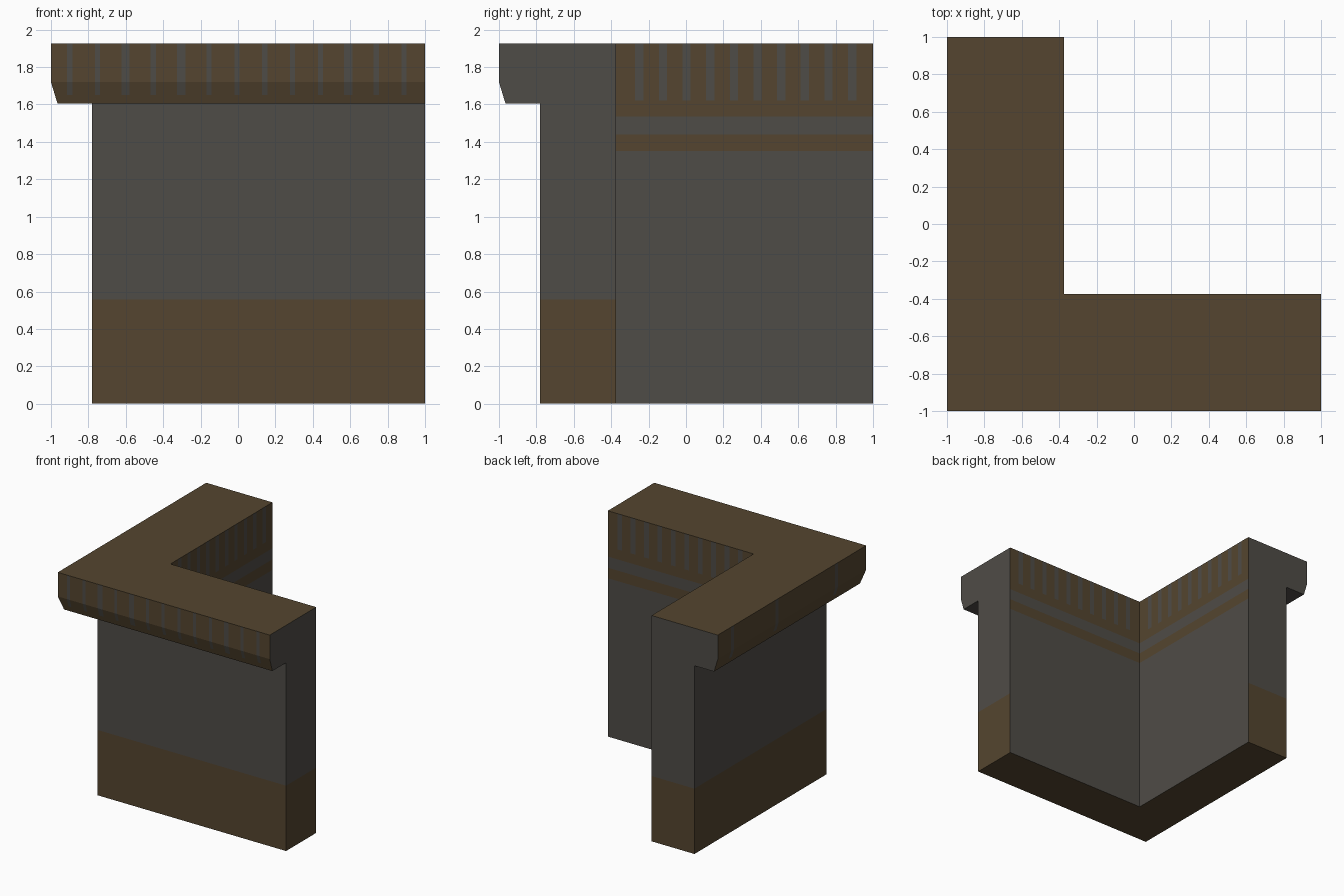
import bpy, bmesh
from mathutils import Vector

if "Cube" in bpy.data.objects:
    bpy.data.objects.remove(bpy.data.objects["Cube"])


def material(name, rgb):
    m = bpy.data.materials.new(name)
    m.diffuse_color = (*rgb, 1)
    m.use_nodes = True
    m.node_tree.nodes["Principled BSDF"].inputs["Base Color"].default_value = m.diffuse_color
    return m


INNER, OUTER, TOP = 0.375, 0.78, 1.925
# cross-section: (distance outward from the centre, height)
profile = [(INNER, 0), (OUTER, 0), (OUTER, 1.605), (0.965, 1.605),
           (1.0, 1.72), (1.0, TOP), (INNER, TOP)]

# sweep the section round the mitred corner
bm = bmesh.new()
rings = [[bm.verts.new(f(d) + (z,)) for d, z in profile]
         for f in (lambda d: (1, -d), lambda d: (-d, -d), lambda d: (-d, 1))]
n = len(profile)
for a, b in zip(rings, rings[1:]):
    for i in range(n):
        j = (i + 1) % n
        bm.faces.new((a[i], a[j], b[j], b[i]))
bm.faces.new(rings[0])
bm.faces.new(rings[-1])
bmesh.ops.recalc_face_normals(bm, faces=bm.faces[:])


def cut(faces, co, no):
    edges = {e for f in faces for e in f.edges}
    verts = {v for f in faces for v in f.verts}
    bmesh.ops.bisect_plane(bm, geom=list(faces) + list(edges) + list(verts),
                           plane_co=co, plane_no=no, dist=1e-5)


# side of the wall a face belongs to
def side(f):
    c, nrm = f.calc_center_median(), f.normal
    if abs(nrm.z) > 0.7:
        return 'flat'
    if nrm.y < -0.7:
        return 'front'
    if nrm.x < -0.7:
        return 'left'
    if nrm.x > 0.7:
        return 'end' if c.x > 0.9 else 'inner_x'
    return 'end' if c.y > 0.9 else 'inner_y'


# horizontal colour bands
cut(bm.faces[:], (0, 0, 0.557), (0, 0, 1))
cut([f for f in bm.faces if side(f) == 'end'], (0, 0, 1.605), (0, 0, 1))
for z in (1.35, 1.44, 1.535, 1.62):
    cut([f for f in bm.faces if side(f).startswith('inner')], (0, 0, z), (0, 0, 1))
cut([f for f in bm.faces if side(f) in ('front', 'left')], (0, 0, 1.65), (0, 0, 1))

# vertical streaks: side -> list of (centre, half width)
front = [(-0.9 + 0.149 * i, 0.022 if i in (2, 4, 10) else 0.014) for i in range(13)]
inner = [(-0.25 + 0.1265 * i, 0.022) for i in range(10)]
streaks = {'front': front, 'left': [(-0.6, 0.02), (0.2, 0.02), (0.8, 0.02)],
           'inner_x': inner, 'inner_y': inner}
for s, lines in streaks.items():
    axis = Vector((1, 0, 0)) if s in ('front', 'inner_y') else Vector((0, 1, 0))
    for c, w in lines:
        for p in (c - w, c + w):
            cut([f for f in bm.faces if side(f) == s
                 and f.calc_center_median().z > 1.62], axis * p, axis)

# colour faces: 0 stone grey, 1 earth brown
for f in bm.faces:
    s, c = side(f), f.calc_center_bounds()
    z = c.z
    if s == 'flat':
        brown = not 1.5 < z < 1.7
    elif s == 'end':
        brown = z < 0.557
    else:
        if s in ('front', 'left'):
            brown, low = z < 0.557 or z > 1.605, 1.65
        else:
            brown, low = 1.35 < z < 1.44 or z > 1.535, 1.62
        u = c.x if s in ('front', 'inner_y') else c.y
        if z > low and any(abs(u - p) < w for p, w in streaks[s]):
            brown = False
    f.material_index = int(brown)

mesh = bpy.data.meshes.new("corner_wall")
bm.to_mesh(mesh)
bm.free()
mesh.materials.append(material("stone_grey", (0.078, 0.072, 0.063)))
mesh.materials.append(material("earth_brown", (0.089, 0.060, 0.029)))
obj = bpy.data.objects.new("corner_wall", mesh)
bpy.context.collection.objects.link(obj)
